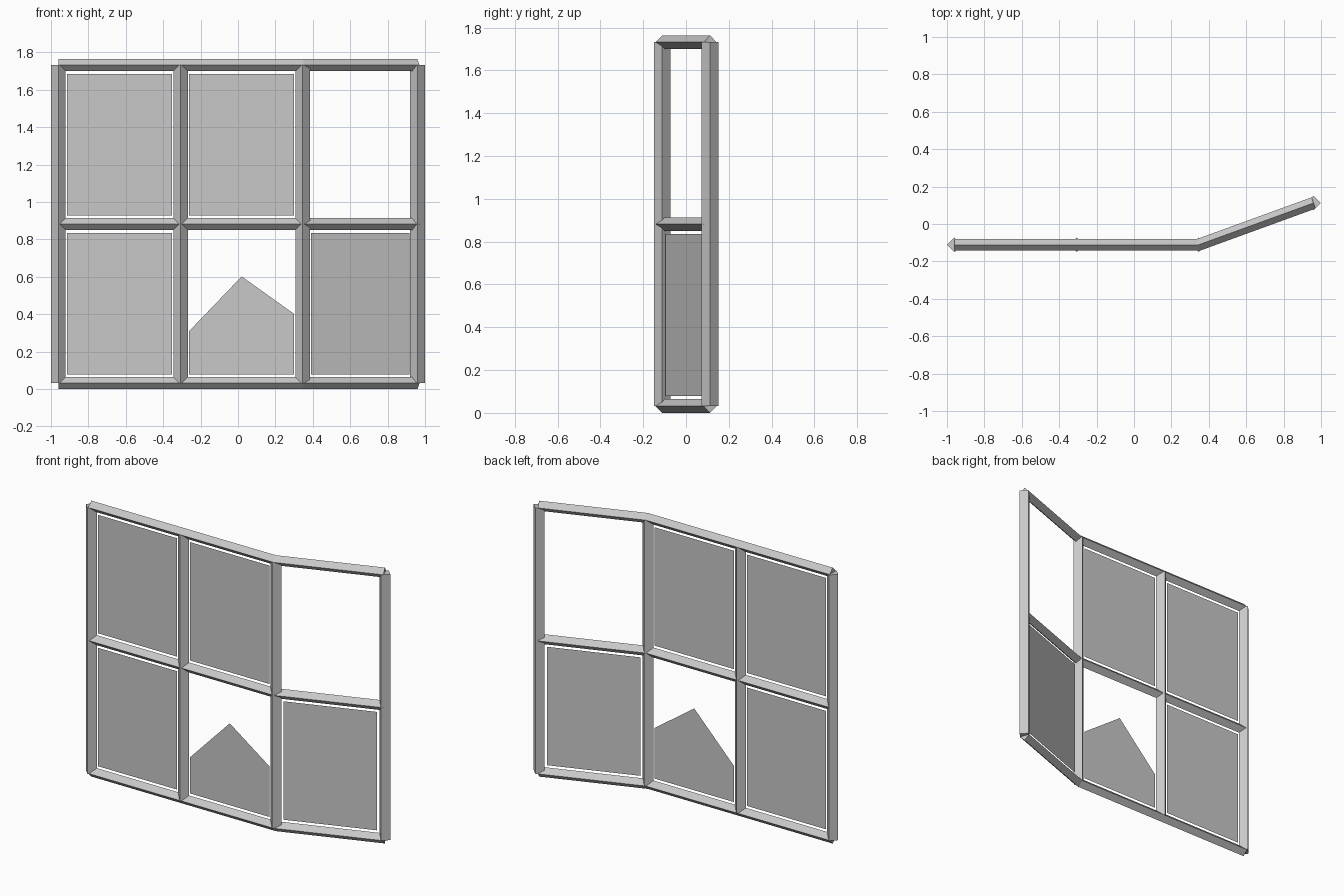
import bpy
import bmesh
import math
from mathutils import Vector

cube = bpy.data.objects.get("Cube")
if cube:
    bpy.data.objects.remove(cube, do_unlink=True)

# One plain grey for frame and panes
grey = bpy.data.materials.new("plain_grey")
grey.use_nodes = True
colour = (0.58, 0.58, 0.58, 1.0)
grey.diffuse_color = colour
grey.node_tree.nodes["Principled BSDF"].inputs["Base Color"].default_value = colour

# Layout: two straight bays and one bay turned by 20 degrees
BAY = 0.653
BEND = math.radians(20)
LEVELS = [0.032, 0.882, 1.732]
POST_R, BAR_R = 0.039, 0.032
PANE_W, PANE_H = 0.561, 0.757
UP = Vector((0, 0, 1))

directions = [Vector((1, 0, 0)), Vector((1, 0, 0)),
              Vector((math.cos(BEND), math.sin(BEND), 0))]
posts = [Vector((-0.96, -0.111, 0))]
for d in directions:
    posts.append(posts[-1] + d * BAY)


def finish(name, bm):
    mesh = bpy.data.meshes.new(name)
    bm.to_mesh(mesh)
    bm.free()
    mesh.materials.append(grey)
    obj = bpy.data.objects.new(name, mesh)
    bpy.context.collection.objects.link(obj)
    return obj


def diamond_sweep(name, sections):
    """Skin diamond sections given as (centre, side offset, top offset)."""
    bm = bmesh.new()
    rings = [[bm.verts.new(c + o) for o in (a, b, -a, -b)]
             for c, a, b in sections]
    for r, s in zip(rings, rings[1:]):
        for i in range(4):
            j = (i + 1) % 4
            bm.faces.new((r[i], r[j], s[j], s[i]))
    bm.faces.new(rings[0])
    bm.faces.new(rings[-1])
    bmesh.ops.recalc_face_normals(bm, faces=bm.faces)
    return finish(name, bm)


# Upright posts
for i, p in enumerate(posts):
    diamond_sweep(f"post_{i + 1}", [
        (p + UP * z, Vector((POST_R, 0, 0)), Vector((0, POST_R, 0)))
        for z in (LEVELS[0], LEVELS[-1])])

# Horizontal rails, mitred at the bend
for name, z in zip(("bottom_rail", "middle_rail", "top_rail"), LEVELS):
    sections = []
    for i, p in enumerate(posts):
        before = directions[max(i - 1, 0)]
        after = directions[min(i, 2)]
        along = (before + after).normalized()
        side = UP.cross(along) * (BAR_R / along.dot(after))
        sections.append((p + UP * z, side, UP * BAR_R))
    diamond_sweep(name, sections)


# Thin panes, outlined in bay coordinates from the pane centre
def pane(name, bay, row, outline):
    centre = (posts[bay] + posts[bay + 1]) / 2
    centre.z = (LEVELS[row] + LEVELS[row + 1]) / 2
    bm = bmesh.new()
    bm.faces.new([bm.verts.new(centre + directions[bay] * u + UP * v)
                  for u, v in outline])
    finish(name, bm)


w, h = PANE_W / 2, PANE_H / 2
whole = [(-w, -h), (w, -h), (w, h), (-w, h)]
broken = [(-w, -h), (w, -h), (w, -0.055), (0, 0.145), (-w, -0.147)]

pane("lower_pane_right", 0, 0, whole)
pane("upper_pane_right", 0, 1, whole)
pane("upper_pane_middle", 1, 1, whole)
pane("lower_pane_left", 2, 0, whole)
pane("broken_pane", 1, 0, broken)
